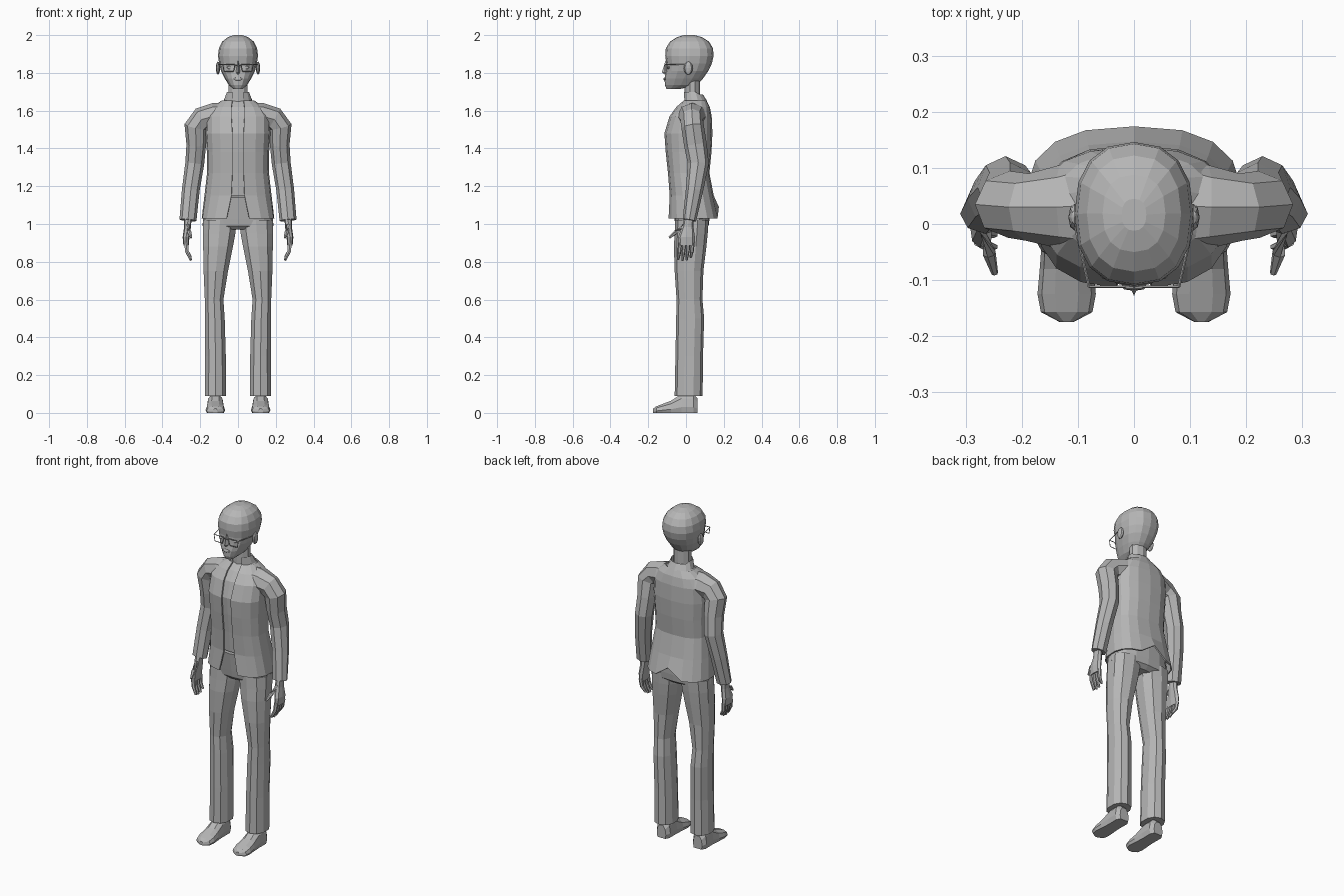
import bpy, bmesh, math
from mathutils import Vector

cube = bpy.data.objects.get("Cube")
if cube:
    bpy.data.objects.remove(cube, do_unlink=True)

grey = bpy.data.materials.new("plain grey")
grey.use_nodes = True
COLOR = (0.47, 0.47, 0.47, 1)
grey.diffuse_color = COLOR
grey.node_tree.nodes["Principled BSDF"].inputs["Base Color"].default_value = COLOR


def finish(name, bm, mirror=False):
    mesh = bpy.data.meshes.new(name)
    bm.to_mesh(mesh)
    bm.free()
    mesh.materials.append(grey)
    obj = bpy.data.objects.new(name, mesh)
    bpy.context.collection.objects.link(obj)
    if mirror:
        obj.modifiers.new("mirror", 'MIRROR').use_mirror_merge = False
    return obj


def loft(name, rings, mirror=False, closed=True):
    """Skin a list of equal rings; closed rings also get end caps."""
    bm = bmesh.new()
    rows = [[bm.verts.new(p) for p in ring] for ring in rings]
    n = len(rows[0])
    for a, b in zip(rows, rows[1:]):
        for i in range(n if closed else n - 1):
            j = (i + 1) % n
            bm.faces.new((a[i], a[j], b[j], b[i]))
    if closed:
        bm.faces.new(rows[0][::-1])
        bm.faces.new(rows[-1])
        bmesh.ops.recalc_face_normals(bm, faces=bm.faces)
    return finish(name, bm, mirror)


def power(v, e):
    return math.copysign(abs(v) ** e, v)


def oval(z, rx, y0, y1, n=16, cx=0, e=0.85, gap=0):
    """Rounded ring from the front, counterclockwise; gap leaves the front open."""
    cy, ry = (y0 + y1) / 2, (y1 - y0) / 2
    a = math.asin((gap / rx) ** (1 / e))
    pts = []
    for i in range(n + 1 if gap else n):
        t = a + (2 * math.pi - 2 * a) * i / n
        pts.append(Vector((cx + rx * power(math.sin(t), e),
                           cy - ry * power(math.cos(t), e), z)))
    return pts


def tube(name, path, sides=8, mirror=True):
    """Sweep along (x, y, z, radius_y, radius_across)."""
    pts = [Vector(p[:3]) for p in path]
    rings = []
    for i, p in enumerate(path):
        t = (pts[min(i + 1, len(pts) - 1)] - pts[max(i - 1, 0)]).normalized()
        ref = Vector((0, 0, 1)) if abs(t.y) > 0.8 else Vector((0, 1, 0))
        v = t.cross(ref).normalized()
        u = v.cross(t)
        rings.append([pts[i] + u * p[3] * math.cos(k * math.tau / sides)
                      + v * p[4] * math.sin(k * math.tau / sides) for k in range(sides)])
    return loft(name, rings, mirror)


def blob(name, loc, size, mirror=False):
    bm = bmesh.new()
    bmesh.ops.create_uvsphere(bm, u_segments=8, v_segments=6, radius=1)
    bmesh.ops.scale(bm, vec=size, verts=bm.verts)
    bmesh.ops.translate(bm, vec=loc, verts=bm.verts)
    return finish(name, bm, mirror)


# Head and neck
loft("head", [oval(*r) for r in (
    (1.715, .025, -.103, -.03), (1.735, .048, -.112, .055), (1.77, .07, -.113, .09),
    (1.81, .09, -.106, .118), (1.85, .1, -.104, .137), (1.89, .106, -.11, .146),
    (1.93, .101, -.107, .143), (1.965, .084, -.085, .122), (1.988, .056, -.05, .088),
    (2, .022, -.012, .045))])
loft("neck", [oval(z, .053, -.008, .075, 10, e=1) for z in (1.6, 1.76)])

# Face details
loft("nose", [[(-w, -.09, z), (0, y, z), (w, -.09, z)] for z, w, y in (
    (1.865, .007, -.108), (1.803, .018, -.128), (1.792, .012, -.112))])
blob("lips", (0, -.111, 1.768), (.024, .008, .009))
blob("ears", (.106, .012, 1.825), (.011, .024, .035), True)
blob("eyes", (.043, -.092, 1.828), (.018, .008, .008), True)

# Glasses
R = .0025
corners = [(.016, 1.845), (.08, 1.845), (.074, 1.807), (.024, 1.807)]
for k, (a, b) in enumerate(zip(corners, corners[1:] + corners[:1])):
    tube(f"glasses_rim_{k}", [(x, -.112, z, R, R) for x, z in (a, b)], 4)
tube("glasses_bridge", [(x, -.114, 1.84, R, R) for x in (-.016, .016)], 4, False)
tube("glasses_temples", [(.08, -.112, 1.845, R, R), (.108, .01, 1.845, R, R)], 4)

# Jacket with an open front and a notch at the back of the hem
jacket_rows = (
    (1.03, .193, -.095, .174, .06), (1.15, .178, -.087, .147, .035),
    (1.27, .164, -.096, .124, .03), (1.38, .165, -.108, .135, .03),
    (1.48, .172, -.115, .14, .03), (1.57, .168, -.088, .136, .035),
    (1.62, .135, -.052, .126, .035), (1.655, .085, -.012, .108, .03))
rings = [oval(z, rx, y0, y1, e=.78, gap=g) for z, rx, y0, y1, g in jacket_rows]
rings[0][8].z += .06
jacket = loft("jacket", rings, closed=False)
solid = jacket.modifiers.new("thickness", 'SOLIDIFY')
solid.thickness = .008
solid.offset = -1

# Collar folded over at the top
collar = [oval(z, rx, y0, y1, 12, e=.9, gap=.03) for z, rx, y0, y1 in (
    (1.65, .078, -.012, .112), (1.698, .06, -.016, .09), (1.64, .057, -.01, .086))]
for p in collar[1]:
    p.z -= .012 * (p.y > .06)
loft("collar", collar, closed=False)

# Shirt filling the front opening
loft("shirt", [oval(z, rx * .9, y0 + .012, y1 - .015, e=.78)
               for z, rx, y0, y1, g in jacket_rows[1:]])

# Sleeves running out from the shoulders
tube("sleeves", [
    (.06, .035, 1.57, .095, .075), (.13, .03, 1.57, .075, .07),
    (.19, .03, 1.555, .06, .065), (.223, .035, 1.515, .06, .062),
    (.221, .05, 1.42, .06, .052), (.229, .065, 1.32, .056, .05),
    (.25, .045, 1.18, .046, .047), (.265, .018, 1.02, .036, .045)])

# Hands
loft("palms", [oval(z, rx, y0, y1, 8, cx) for z, cx, rx, y0, y1 in (
    (1.04, .265, .02, -.008, .04), (.985, .267, .018, -.02, .04),
    (.93, .275, .018, -.042, .047), (.885, .275, .014, -.04, .046))], True)
for k in range(4):
    y = -.031 + k * .022
    drop = (.005, 0, .003, .016)[k]
    tube(f"fingers_{k}", [(.275, y, .9, .011, .012), (.27, y - .004, .855, .01, .011),
                          (.249, y - .01, .807 + drop, .006, .007)], 6)
tube("thumbs", [(.265, -.008, .99, .014, .013), (.258, -.052, .958, .012, .012),
                (.248, -.088, .928, .006, .006)], 6)

# Trousers
loft("trouser_hips", [oval(*r) for r in (
    (.97, .1, -.035, .095), (.99, .187, -.055, .12), (1.03, .186, -.062, .125),
    (1.14, .166, -.08, .13))])
loft("trouser_legs", [oval(z, (x1 - x0) / 2, y0, y1, 10, (x0 + x1) / 2, .9)
                      for z, x0, x1, y0, y1 in (
    (.09, .06, .178, -.06, .088), (.3, .062, .176, -.056, .09),
    (.5, .068, .178, -.052, .096), (.6, .075, .178, -.05, .087),
    (.75, .05, .185, -.06, .092), (.88, .023, .188, -.064, .108),
    (.95, .01, .19, -.06, .115), (1.02, .002, .188, -.058, .12))], True)

# Shoes, each a section swept from heel to toe
section = ((-.85, 0), (.85, 0), (1, .3), (.85, .75), (.4, 1), (-.4, 1), (-.85, .75), (-1, .3))
loft("shoes", [[(.12 + w * px, y, h * pz) for px, pz in section] for y, w, h in (
    (.062, .03, .075), (.04, .045, .1), (-.025, .044, .1), (-.08, .048, .064),
    (-.125, .052, .047), (-.157, .046, .035), (-.175, .012, .022))], True)
